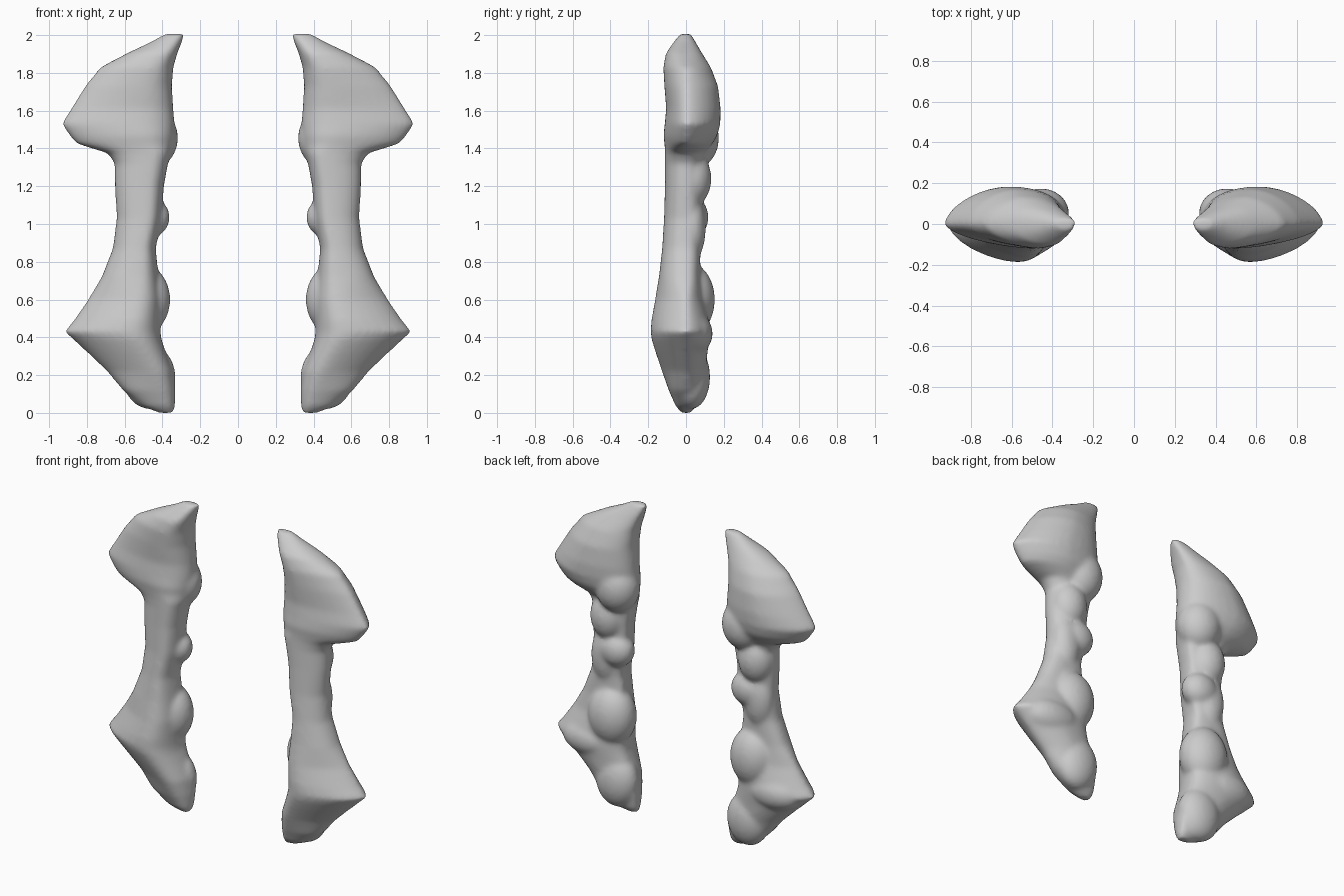
import bpy, bmesh, math
from mathutils import Matrix

# Cross-sections up the blade: z, inner x, outer x, front y, back y
SECTIONS = [
    (0.0, .34, .42, -.025, .025), (0.035, .333, .505, -.055, .055),
    (0.12, .33, .61, -.092, .085), (0.22, .342, .695, -.128, .105),
    (0.33, .385, .81, -.165, .115), (0.39, .405, .875, -.183, .125),
    (0.43, .41, .92, -.188, .13), (0.49, .41, .87, -.184, .12),
    (0.60, .405, .795, -.164, .09), (0.72, .42, .722, -.144, .075),
    (0.87, .435, .663, -.127, .075), (1.03, .405, .642, -.117, .08),
    (1.20, .392, .652, -.112, .085), (1.32, .37, .653, -.112, .09),
    (1.375, .352, .69, -.112, .10), (1.425, .343, .855, -.114, .14),
    (1.465, .338, .89, -.12, .165), (1.53, .335, .935, -.113, .182),
    (1.61, .342, .885, -.105, .184), (1.73, .35, .81, -.115, .17),
    (1.83, .342, .73, -.121, .132), (1.905, .32, .585, -.107, .085),
    (1.965, .295, .46, -.065, .05), (2.008, .283, .385, -.03, .025),
]
# Knobs on the back and inner side: centre, radii
KNOBS = [
    ((.455, .05, 1.455), (.138, .125, .16)),
    ((.53, .03, 1.24), (.115, .105, .15)),
    ((.475, .03, 1.035), (.115, .09, .11)),
    ((.55, .03, .98), (.095, .075, .18)),
    ((.51, .025, .60), (.152, .128, .19)),
    ((.66, .03, .42), (.19, .112, .115)),
    ((.47, .03, .19), (.14, .098, .17)),
]


def signed_pow(v, p):
    return math.copysign(abs(v) ** p, v)


def section_ring(bm, sec, count=32):
    z, xi, xo, yf, yb = sec
    w = xo - xi
    ring = []
    for i in range(count):
        a = 2 * math.pi * i / count
        c, s = math.cos(a), math.sin(a)
        xm = xi + w * (.5 if s > 0 else .32)
        ey = .015 * (1 - c) * min(1, w * 4)
        p = 1.2 if (c > 0 and w > .35) else .9
        x = xm + signed_pow(c, p) * ((xo - xm) if c > 0 else (xm - xi))
        y = signed_pow(s, p) * (yb if s > 0 else -yf) + ey * (1 - abs(s))
        ring.append(bm.verts.new((x, y, z)))
    return ring


# Blade body lofted through the sections
bm = bmesh.new()
rings = [section_ring(bm, s) for s in SECTIONS]
for lo, hi in zip(rings, rings[1:]):
    n = len(lo)
    for i in range(n):
        bm.faces.new((lo[i], lo[(i + 1) % n], hi[(i + 1) % n], hi[i]))
bm.faces.new(rings[0][::-1])
bm.faces.new(rings[-1])

# Overlapping knobs
for centre, radii in KNOBS:
    m = Matrix.Translation(centre) @ Matrix.Diagonal((*radii, 1))
    bmesh.ops.create_uvsphere(bm, u_segments=32, v_segments=20, radius=1, matrix=m)

mesh = bpy.data.meshes.new("knobbed_blades")
bm.to_mesh(mesh)
bm.free()
obj = bpy.data.objects.new("knobbed_blades", mesh)
bpy.context.collection.objects.link(obj)

# Fuse, soften and mirror
remesh = obj.modifiers.new("fuse", 'REMESH')
remesh.mode = 'VOXEL'
remesh.voxel_size = .012
remesh.use_smooth_shade = True
soften = obj.modifiers.new("soften", 'SMOOTH')
soften.factor = .5
soften.iterations = 16
mirror = obj.modifiers.new("pair", 'MIRROR')
mirror.use_axis = (True, False, False)
for poly in mesh.polygons:
    poly.use_smooth = True
